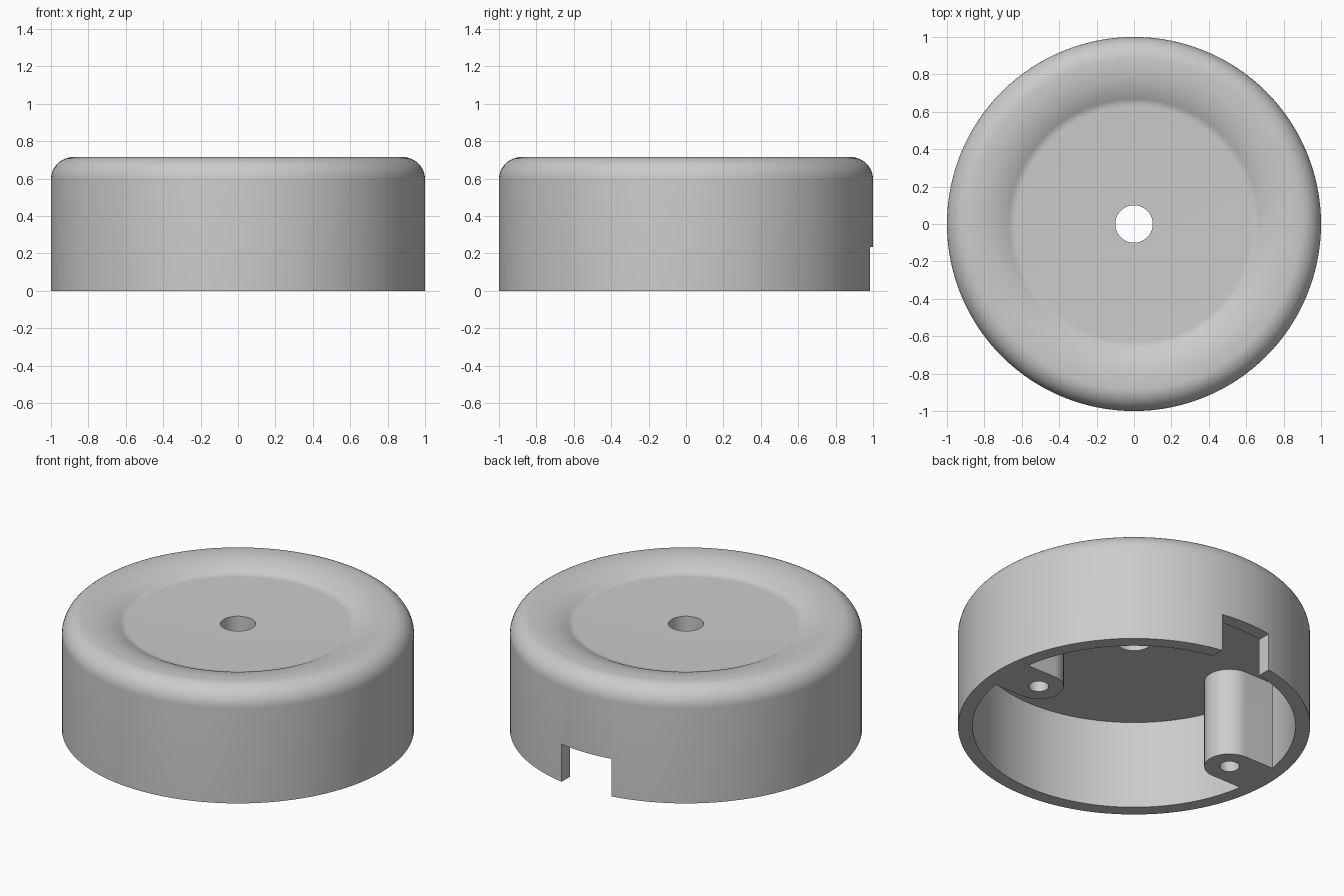
import bpy, bmesh, math
from mathutils import Matrix, Vector

if "Cube" in bpy.data.objects:
    bpy.data.objects.remove(bpy.data.objects["Cube"], do_unlink=True)

WALL_R, CEILING, FLOOR, TOP = 0.917, 0.555, 0.66, 0.715
POST_X, POST_R = 0.707, 0.143

grey = bpy.data.materials.new("plain grey")
grey.use_nodes = True
colour = (0.6, 0.6, 0.6, 1)
grey.diffuse_color = colour
grey.node_tree.nodes["Principled BSDF"].inputs["Base Color"].default_value = colour


def finish(name, bm):
    bmesh.ops.recalc_face_normals(bm, faces=bm.faces)
    mesh = bpy.data.meshes.new(name)
    bm.to_mesh(mesh)
    bm.free()
    mesh.materials.append(grey)
    obj = bpy.data.objects.new(name, mesh)
    bpy.context.collection.objects.link(obj)
    return obj


def arc(cx, cz, r, start, end, steps):
    angles = [math.radians(start + (end - start) * i / steps) for i in range(steps + 1)]
    return [(cx + r * math.cos(a), cz + r * math.sin(a)) for a in angles]


def lathe(name, profile, steps):
    bm = bmesh.new()
    vs = [bm.verts.new((r, 0, z)) for r, z in profile]
    es = [bm.edges.new((v, vs[i - 1])) for i, v in enumerate(vs)]
    bmesh.ops.spin(bm, geom=vs + es, cent=(0, 0, 0), axis=(0, 0, 1),
                   angle=math.tau, steps=steps)
    bmesh.ops.remove_doubles(bm, verts=bm.verts, dist=1e-4)
    return finish(name, bm)


def prism(name, outline, z0, z1):
    bm = bmesh.new()
    face = bm.faces.new([bm.verts.new((x, y, z0)) for x, y in outline])
    side = bmesh.ops.extrude_face_region(bm, geom=[face])["geom"]
    bmesh.ops.translate(bm, vec=Vector((0, 0, z1 - z0)),
                        verts=[g for g in side if isinstance(g, bmesh.types.BMVert)])
    return finish(name, bm)


def combine(target, tool, operation):
    mod = target.modifiers.new(operation.title(), "BOOLEAN")
    mod.operation, mod.solver, mod.object = operation, "EXACT", tool
    bpy.context.view_layer.objects.active = target
    bpy.ops.object.modifier_apply(modifier=mod.name)
    bpy.data.objects.remove(tool, do_unlink=True)


# Hollow round shell: inner wall, rounded shoulder, shallow dish, centre hole
slope = 28
lip = arc(0.85, TOP - 0.384, 0.384, 90, 90 + slope, 10)
dish = arc(0.63, FLOOR + 0.085, 0.085, slope - 90, -90, 6)
profile = [(0.1, CEILING), (WALL_R, CEILING), (WALL_R, 0), (1, 0)]
profile += arc(0.88, TOP - 0.12, 0.12, 0, 90, 12) + lip + dish[1:] + [(0.1, FLOOR)]
shell = lathe("round_cover", profile, 128)

# Two screw posts running from the inner wall, round on the inward side
for sign in (-1, 1):
    nose = arc(POST_X, 0, POST_R, 90, 270, 24)
    outline = [(sign * x, y) for x, y in nose + [(0.95, -POST_R), (0.95, POST_R)]]
    combine(shell, prism("screw_post", outline, 0, CEILING + 0.03), "UNION")
for sign in (-1, 1):
    bore = arc(sign * POST_X, 0, 0.057, 0, 360, 32)[:-1]
    combine(shell, prism("screw_bore", bore, -0.1, 0.45), "DIFFERENCE")

# Cable notch through the back wall
notch = [(-0.172, 0.8), (0.172, 0.8), (0.172, 1.1), (-0.172, 1.1)]
combine(shell, prism("cable_notch", notch, -0.1, 0.235), "DIFFERENCE")

# Smooth curved faces while keeping the rims sharp
bpy.ops.object.select_all(action="DESELECT")
shell.select_set(True)
bpy.context.view_layer.objects.active = shell
bpy.ops.object.shade_smooth_by_angle(angle=math.radians(30))
